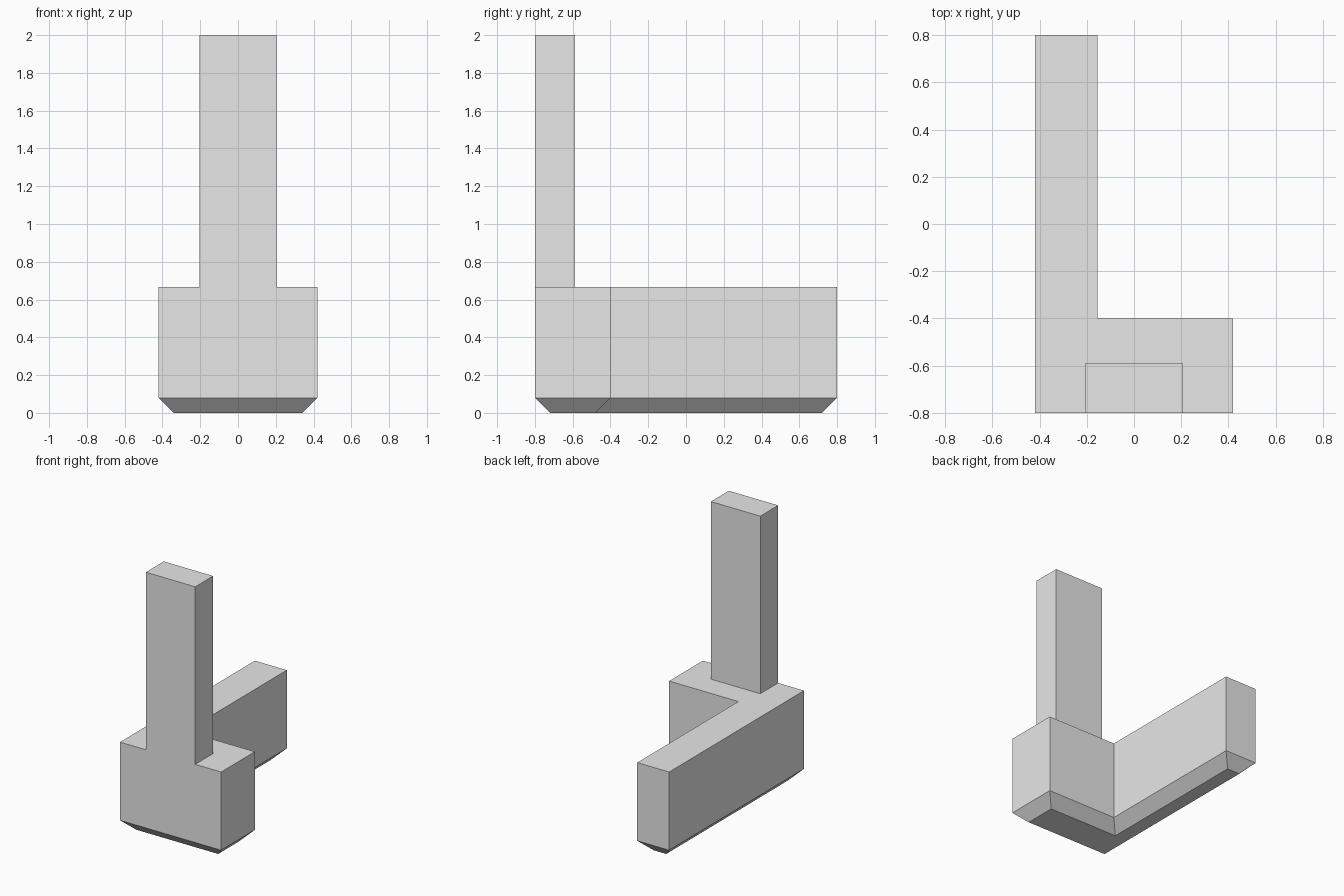
import bpy
import bmesh

cube = bpy.data.objects.get("Cube")
if cube:
    bpy.data.objects.remove(cube, do_unlink=True)

# Single plain material
grey = bpy.data.materials.new("light_grey")
grey.use_nodes = True
colour = (0.8, 0.8, 0.8, 1.0)
grey.diffuse_color = colour
grey.node_tree.nodes["Principled BSDF"].inputs["Base Color"].default_value = colour


def loft(name, rings):
    """Solid through stacked rings of (outline, height), lowest first."""
    bm = bmesh.new()
    loops = [[bm.verts.new((x, y, z)) for x, y in pts] for pts, z in rings]
    bm.faces.new(loops[0][::-1])
    bm.faces.new(loops[-1])
    for low, high in zip(loops, loops[1:]):
        for i in range(len(low)):
            j = (i + 1) % len(low)
            bm.faces.new((low[i], low[j], high[j], high[i]))
    bmesh.ops.recalc_face_normals(bm, faces=bm.faces[:])
    mesh = bpy.data.meshes.new(name)
    bm.to_mesh(mesh)
    bm.free()
    mesh.materials.append(grey)
    obj = bpy.data.objects.new(name, mesh)
    bpy.context.collection.objects.link(obj)
    return obj


def l_outline(inset):
    """L-shaped plan: wide front block with a long arm on the right side."""
    left, right, front, back = 0.42 - inset, -0.42 + inset, -0.8 + inset, 0.8 - inset
    arm, step = -0.155 - inset, -0.4 - inset
    return [(right, front), (left, front), (left, step),
            (arm, step), (arm, back), (right, back)]


# L-shaped base with a chamfered underside
CHAMFER, BASE_TOP = 0.08, 0.667
loft("base", [(l_outline(CHAMFER), 0), (l_outline(0), CHAMFER), (l_outline(0), BASE_TOP)])

# Upright slab, flush with the front of the base
slab = [(-0.205, -0.8), (0.205, -0.8), (0.205, -0.588), (-0.205, -0.588)]
loft("tower", [(slab, BASE_TOP), (slab, 2.0)])
